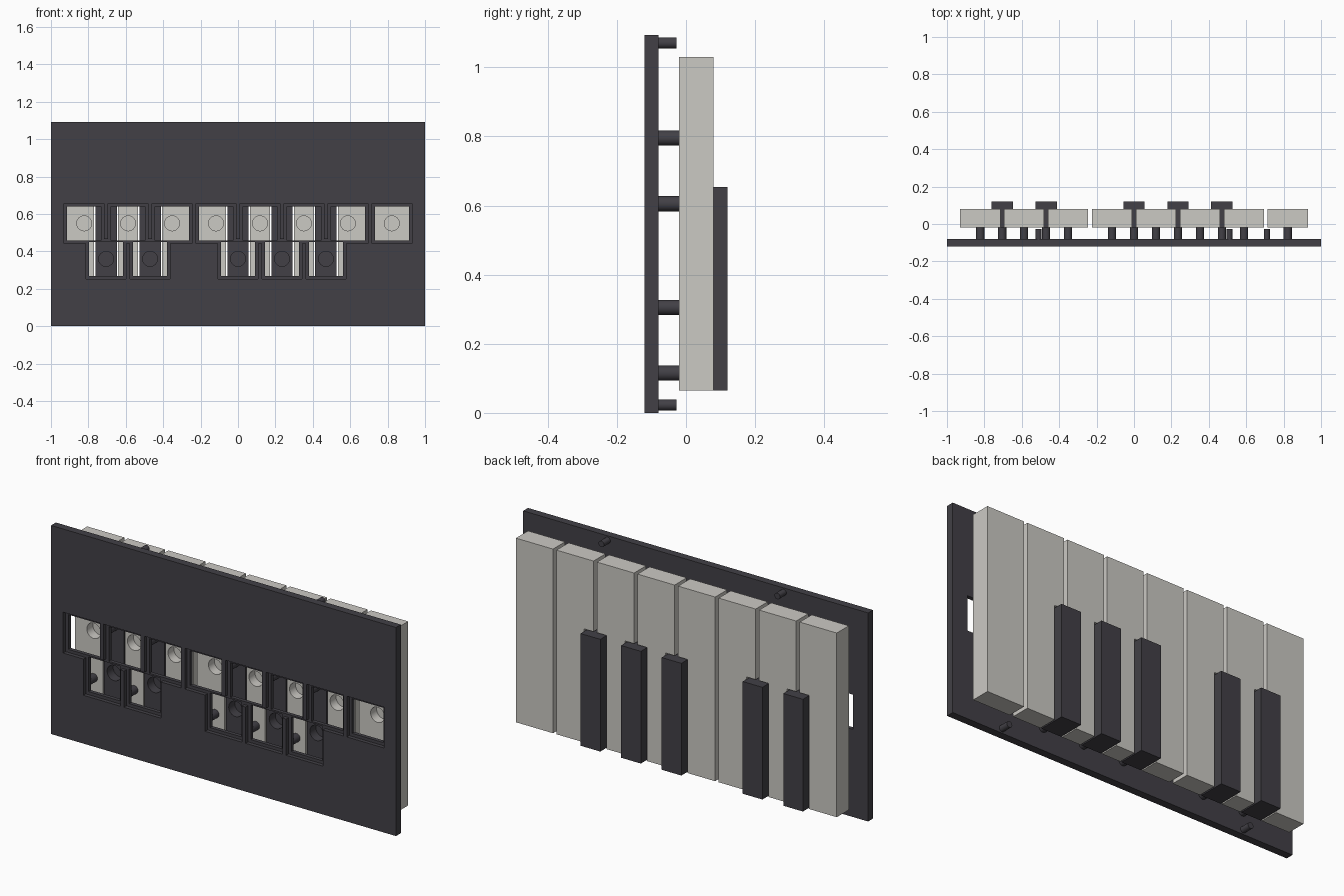
import bpy
import bmesh
from mathutils import Matrix, Vector

cube = bpy.data.objects.get("Cube")
if cube:
    bpy.data.objects.remove(cube, do_unlink=True)


def material(name, colour):
    m = bpy.data.materials.new(name)
    m.use_nodes = True
    m.diffuse_color = (*colour, 1)
    bsdf = next(n for n in m.node_tree.nodes if n.type == "BSDF_PRINCIPLED")
    bsdf.inputs["Base Color"].default_value = (*colour, 1)
    bsdf.inputs["Roughness"].default_value = 0.6
    return m


IVORY = material("ivory", (0.60, 0.585, 0.55))
CHARCOAL = material("charcoal", (0.054, 0.051, 0.061))


def add_box(bm, lo, hi):
    lo, hi = Vector(lo), Vector(hi)
    size = Matrix.Diagonal((*(hi - lo), 1))
    bmesh.ops.create_cube(bm, size=1, matrix=Matrix.Translation((lo + hi) / 2) @ size)


def add_rod(bm, x, z, radius, y0, y1):
    place = Matrix.Translation((x, (y0 + y1) / 2, z)) @ Matrix.Rotation(1.570796, 4, "X")
    bmesh.ops.create_cone(bm, cap_ends=True, segments=32, radius1=radius,
                          radius2=radius, depth=y1 - y0, matrix=place)


def finish(bm, name, mat):
    bmesh.ops.recalc_face_normals(bm, faces=bm.faces)
    me = bpy.data.meshes.new(name)
    bm.to_mesh(me)
    bm.free()
    me.materials.append(mat)
    ob = bpy.data.objects.new(name, me)
    bpy.context.collection.objects.link(ob)
    return ob


def activate(ob):
    bpy.ops.object.select_all(action="DESELECT")
    ob.select_set(True)
    bpy.context.view_layer.objects.active = ob


def smooth(ob):
    activate(ob)
    bpy.ops.object.shade_smooth_by_angle(angle=0.6)


def cut(ob, bm):
    # Subtract the cutter mesh, then discard it
    cutter = finish(bm, "cutter", ob.data.materials[0])
    cutter.hide_render = True
    mod = ob.modifiers.new("cut", "BOOLEAN")
    mod.operation = "DIFFERENCE"
    mod.solver = "EXACT"
    mod.object = cutter
    activate(ob)
    bpy.ops.object.modifier_apply(modifier=mod.name)
    bpy.data.objects.remove(cutter, do_unlink=True)


# Layout
PITCH, KEY_W, SHARP_W = 0.235, 0.215, 0.114
PLATE_FRONT, PLATE_BACK = -0.12, -0.08
KEY_FRONT, KEY_BACK, SHARP_BACK = -0.02, 0.08, 0.12
KEY_BASE, KEY_TOP, SHARP_TOP = 0.065, 1.03, 0.653
WHITE_Z, SHARP_Z = 0.55, 0.36
CLEAR = 0.007
white_xs = [(i - 3.5) * PITCH for i in range(8)]
sharp_gaps = (0, 1, 3, 4, 5)
sharp_xs = [(i - 3) * PITCH for i in sharp_gaps]
rows = ((white_xs, WHITE_Z), (sharp_xs, SHARP_Z))

# Mounting plate with stepped square windows
bm = bmesh.new()
add_box(bm, (-1, PLATE_FRONT, 0), (1, PLATE_BACK, 1.093))
plate = finish(bm, "mounting_plate", CHARCOAL)
for xs, z in rows:
    for half, depth in ((0.107, 0.02), (0.091, 0.08)):
        bm = bmesh.new()
        for x in xs:
            add_box(bm, (x - half, PLATE_FRONT - 0.02, z - half),
                    (x + half, PLATE_FRONT + depth, z + half))
        cut(plate, bm)

# Support posts, a pair for each key
bm = bmesh.new()
for xs, z in rows:
    for x in xs:
        for dz in (-0.245, 0.245):
            add_rod(bm, x, z + dz, 0.022, PLATE_BACK - 0.002, KEY_FRONT)
smooth(finish(bm, "support_posts", CHARCOAL))

# Short locating pins near the plate's long edges
bm = bmesh.new()
for x, z in ((0.51, 1.07), (0.71, 0.023)):
    for side in (-1, 1):
        add_rod(bm, side * x, z, 0.016, PLATE_BACK - 0.002, -0.027)
smooth(finish(bm, "locating_pins", CHARCOAL))


def magnet_hole(ob, x, z):
    bm = bmesh.new()
    add_rod(bm, x, z, 0.04, KEY_FRONT - 0.02, KEY_FRONT + 0.05)
    cut(ob, bm)
    smooth(ob)


# White keys, notched where a black key sits beside them
notch_top = SHARP_TOP + CLEAR
inset = SHARP_W / 2 + CLEAR - (PITCH - KEY_W) / 2
for i, x in enumerate(white_xs):
    left, right = x - KEY_W / 2, x + KEY_W / 2
    a = left + inset * (i - 1 in sharp_gaps)
    b = right - inset * (i in sharp_gaps)
    outline = [(a, KEY_BASE), (b, KEY_BASE)]
    if b != right:
        outline += [(b, notch_top), (right, notch_top)]
    outline += [(right, KEY_TOP), (left, KEY_TOP)]
    if a != left:
        outline += [(left, notch_top), (a, notch_top)]
    bm = bmesh.new()
    face = bm.faces.new([bm.verts.new((px, KEY_FRONT, pz)) for px, pz in outline])
    grown = bmesh.ops.extrude_face_region(bm, geom=[face], use_keep_orig=True)["geom"]
    bmesh.ops.translate(bm, vec=(0, KEY_BACK - KEY_FRONT, 0),
                        verts=[v for v in grown if isinstance(v, bmesh.types.BMVert)])
    key = finish(bm, f"white_key_{i + 1}", IVORY)
    magnet_hole(key, x, WHITE_Z)

# Black keys
for i, x in enumerate(sharp_xs):
    bm = bmesh.new()
    add_box(bm, (x - SHARP_W / 2, KEY_FRONT, KEY_BASE),
            (x + SHARP_W / 2, SHARP_BACK, SHARP_TOP))
    key = finish(bm, f"black_key_{i + 1}", CHARCOAL)
    magnet_hole(key, x, SHARP_Z)
